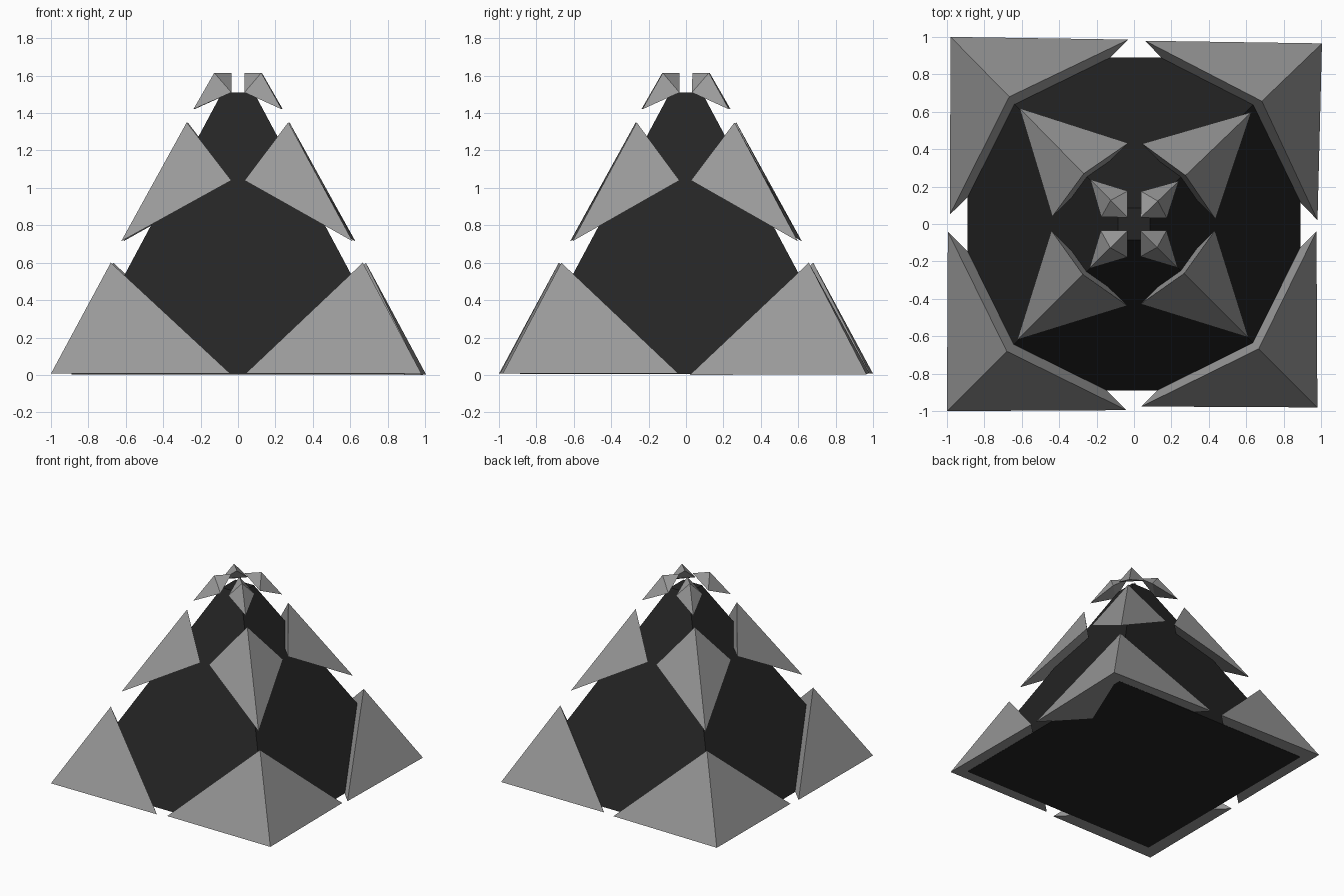
import bpy
import bmesh
from mathutils import Vector, Matrix

cube = bpy.data.objects.get("Cube")
if cube:
    bpy.data.objects.remove(cube, do_unlink=True)


def make_material(name, color):
    mat = bpy.data.materials.new(name)
    mat.use_nodes = True
    mat.diffuse_color = color
    mat.node_tree.nodes["Principled BSDF"].inputs["Base Color"].default_value = color
    return mat


stone_gray = make_material("stone gray", (0.32, 0.32, 0.32, 1))
core_black = make_material("core black", (0.018, 0.018, 0.018, 1))


def add_object(name, bm, mat):
    bmesh.ops.recalc_face_normals(bm, faces=bm.faces)
    mesh = bpy.data.meshes.new(name)
    bm.to_mesh(mesh)
    bm.free()
    mesh.materials.append(mat)
    obj = bpy.data.objects.new(name, mesh)
    bpy.context.collection.objects.link(obj)
    return obj


def add_hull(name, points, mat):
    """Flat-faced solid wrapped around a few corner points."""
    bm = bmesh.new()
    for p in points:
        bm.verts.new(p)
    bmesh.ops.convex_hull(bm, input=bm.verts)
    return add_object(name, bm, mat)


def square(half, z):
    return [(sx * half, sy * half, z) for sx in (-1, 1) for sy in (-1, 1)]


# Dark truncated core
core = add_hull("core_pyramid", square(0.89, 0.004) + square(0.085, 1.51), core_black)
bm = bmesh.new()
bm.from_mesh(core.data)
bmesh.ops.dissolve_limit(bm, angle_limit=0.01, verts=bm.verts, edges=bm.edges)
bm.to_mesh(core.data)
bm.free()

# Corner pieces of each tier, given for the +x +y quadrant
TIERS = {
    "lower_corner": [(0.67, 0.67, 0.6), (0.985, 0.985, 0.007),
                     (0.04, 0.98, 0.007), (0.98, 0.04, 0.007)],
    "middle_corner": [(0.27, 0.265, 1.35), (0.615, 0.61, 0.715),
                      (0.035, 0.43, 1.04), (0.435, 0.035, 1.04)],
    "top_corner": [(0.125, 0.125, 1.615), (0.035, 0.035, 1.615), (0.235, 0.235, 1.42),
                   (0.035, 0.175, 1.51), (0.175, 0.035, 1.51)],
}

# Quadrant signs, slight twist, slight scale
QUADRANTS = {
    "back_left": (1, 1, -0.02, 1.0),
    "back_right": (-1, 1, -0.01, 1.005),
    "front_right": (-1, -1, 0, 1.015),
    "front_left": (1, -1, 0, 0.995),
}

for tier, points in TIERS.items():
    for side, (sx, sy, twist, scale) in QUADRANTS.items():
        turn = Matrix.Rotation(twist, 3, "Z")
        placed = []
        for x, y, z in points:
            p = turn @ Vector((sx * x * scale, sy * y * scale, z))
            # the back left base piece leans a little toward its front wing
            if side == "back_left" and z < 0.1:
                p.z = 0.0035 + 0.009 * (y - x) if y > x else 0.0035 * (1 + y - x)
            placed.append(p)
        add_hull(f"{tier}_{side}", placed, stone_gray)
